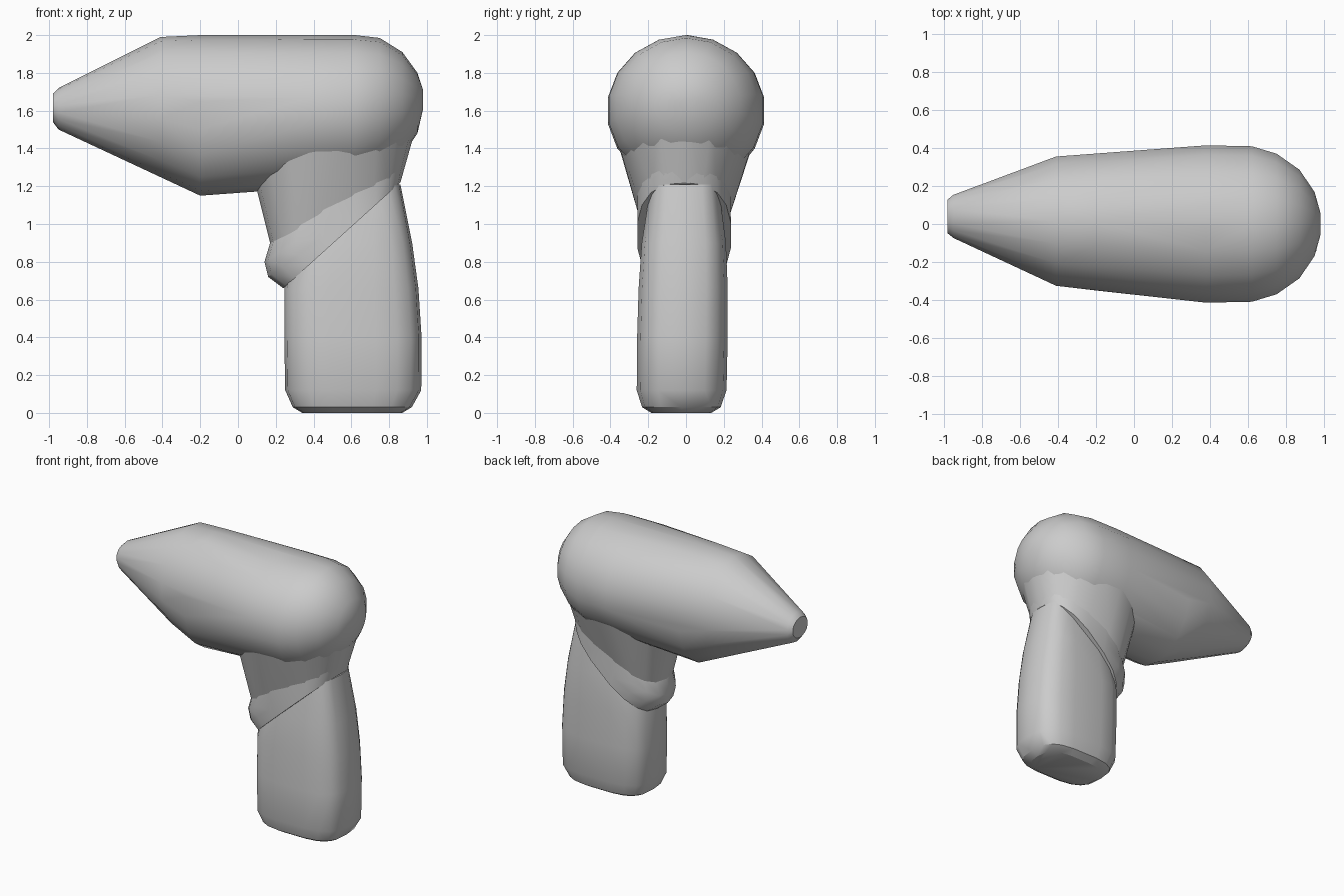
import bpy, bmesh, math

cube = bpy.data.objects.get("Cube")
if cube:
    bpy.data.objects.remove(cube, do_unlink=True)

grey = bpy.data.materials.new("plain_grey")
grey.use_nodes = True
colour = (0.6, 0.6, 0.6, 1)
grey.diffuse_color = colour
grey.node_tree.nodes["Principled BSDF"].inputs["Base Color"].default_value = colour


def ring(a, b, yc, ry, power=2, n=18):
    """Rounded section spanning the xz points a and b, with half width ry along y."""
    points = []
    for i in range(n):
        t = math.tau * i / n
        c, s = math.cos(t), math.sin(t)
        u = math.copysign(abs(c) ** (2 / power), c)
        v = math.copysign(abs(s) ** (2 / power), s)
        x, z = ((p + q) / 2 + u * (q - p) / 2 for p, q in zip(a, b))
        points.append((x, yc + v * ry, z))
    return points


def hull(name, rings):
    """Convex shell wrapped round a stack of rings."""
    bm = bmesh.new()
    for points in rings:
        for p in points:
            bm.verts.new(p)
    bmesh.ops.remove_doubles(bm, verts=bm.verts, dist=0.002)
    result = bmesh.ops.convex_hull(bm, input=bm.verts)
    inside = {v for v in result["geom_interior"] + result["geom_unused"]
              if isinstance(v, bmesh.types.BMVert)}
    bmesh.ops.delete(bm, geom=list(inside), context="VERTS")
    bmesh.ops.recalc_face_normals(bm, faces=bm.faces)
    mesh = bpy.data.meshes.new(name)
    bm.to_mesh(mesh)
    bm.free()
    mesh.materials.append(grey)
    obj = bpy.data.objects.new(name, mesh)
    bpy.context.collection.objects.link(obj)
    bpy.ops.object.select_all(action="DESELECT")
    obj.select_set(True)
    bpy.context.view_layer.objects.active = obj
    bpy.ops.object.shade_smooth_by_angle(angle=math.radians(30))


# Barrel: x, bottom, top, y centre, half width
barrel = [
    (-0.98, 1.54, 1.69, 0.04, 0.09),
    (-0.95, 1.50, 1.72, 0.04, 0.115),
    (-0.41, 1.25, 1.99, 0.015, 0.345),
    (-0.20, 1.15, 2.0, 0.01, 0.365),
    (0.38, 1.20, 2.0, 0, 0.42),
    (0.62, 1.21, 2.0, 0, 0.415),
    (0.75, 1.26, 1.985, 0, 0.375),
    (0.87, 1.36, 1.91, 0, 0.29),
    (0.95, 1.48, 1.80, 0, 0.17),
    (0.98, 1.61, 1.71, 0, 0.06),
]
hull("barrel", [ring((x, lo), (x, hi), y, w) for x, lo, hi, y, w in barrel])

# Neck flaring up into the barrel
hull("neck", [
    ring((0.17, 0.90), (0.86, 1.22), -0.01, 0.235, 2.6),
    ring((0.02, 1.50), (0.97, 1.61), 0, 0.40, 2.1),
])

# Slanted collar, ending in the rounded trigger
hull("trigger_collar", [
    ring((0.24, 0.66), (0.86, 1.22), -0.01, 0.25, 2.5),
    ring((0.16, 0.72), (0.86, 1.24), -0.01, 0.245, 2.3),
    ring((0.14, 0.80), (0.87, 1.28), -0.01, 0.245, 2.3),
    ring((0.17, 0.90), (0.90, 1.38), -0.01, 0.25, 2.3),
])

# Grip: height, front, back, half width
grip = [
    (0.0, 0.34, 0.87, 0.16),
    (0.03, 0.29, 0.92, 0.21),
    (0.12, 0.25, 0.97, 0.24),
    (0.40, 0.245, 0.972, 0.242),
    (0.66, 0.245, 0.955, 0.238),
    (0.90, 0.30, 0.922, 0.225),
    (1.21, 0.45, 0.86, 0.18),
]
hull("grip", [ring((f, z), (b, z), -0.025 + 0.015 * z, w, 3.2) for z, f, b, w in grip])
